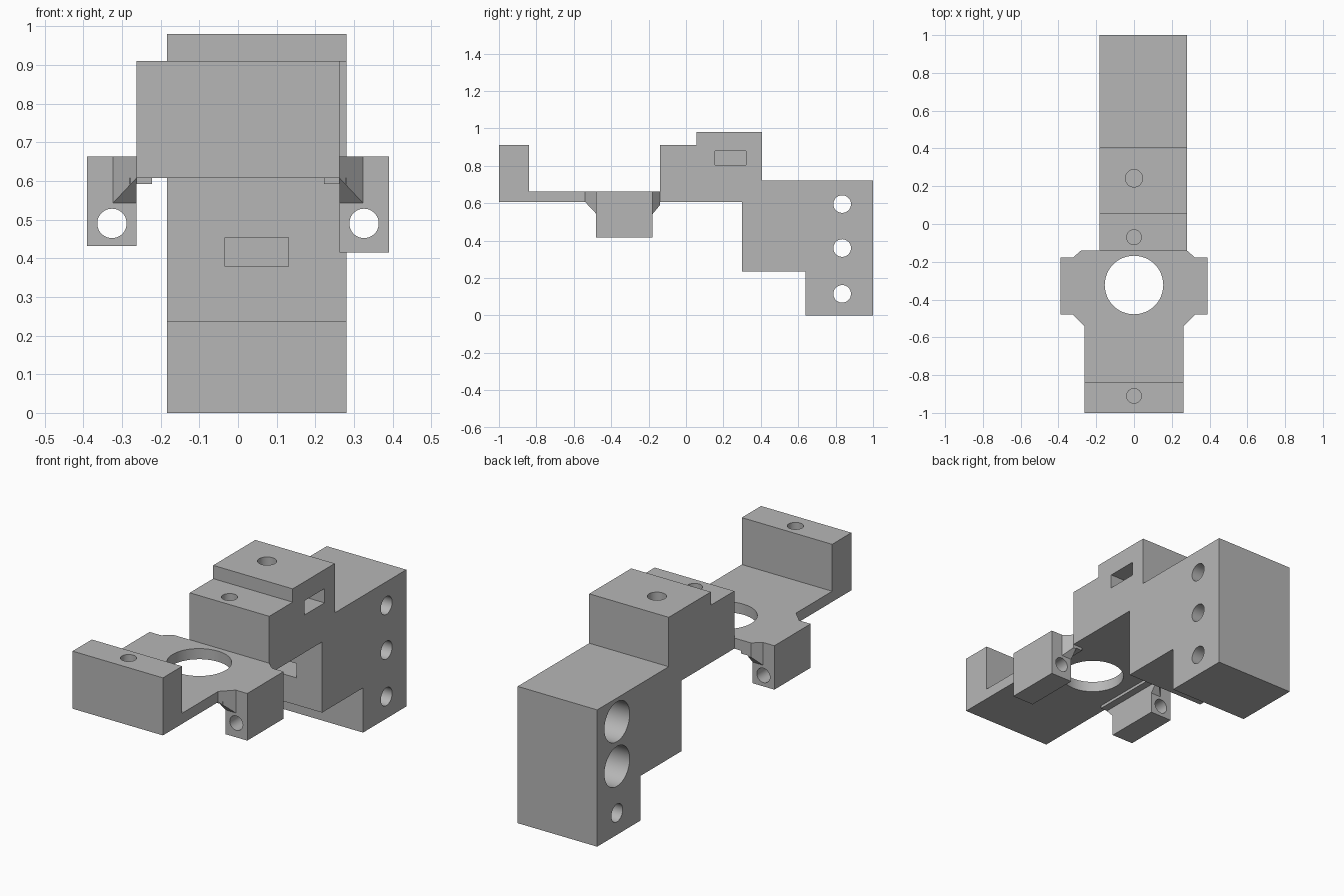
import bpy, bmesh, math
from mathutils import Vector, Matrix

cube = bpy.data.objects.get("Cube")
if cube:
    bpy.data.objects.remove(cube, do_unlink=True)

grey = bpy.data.materials.new("plain grey")
grey.use_nodes = True
COLOUR = (0.47, 0.47, 0.47, 1)
grey.diffuse_color = COLOUR
grey.node_tree.nodes["Principled BSDF"].inputs["Base Color"].default_value = COLOUR


def finish(name, bm):
    bmesh.ops.recalc_face_normals(bm, faces=bm.faces)
    mesh = bpy.data.meshes.new(name)
    bm.to_mesh(mesh)
    bm.free()
    mesh.materials.append(grey)
    obj = bpy.data.objects.new(name, mesh)
    bpy.context.collection.objects.link(obj)
    return obj


def box(name, x, y, z):
    bm = bmesh.new()
    bmesh.ops.create_cube(bm, size=1)
    for v in bm.verts:
        v.co = [r[0] if c < 0 else r[1] for c, r in zip(v.co, (x, y, z))]
    return finish(name, bm)


def extrude(name, points, offset):
    bm = bmesh.new()
    face = bm.faces.new([bm.verts.new(p) for p in points])
    new = bmesh.ops.extrude_face_region(bm, geom=[face])["geom"]
    moved = [g for g in new if isinstance(g, bmesh.types.BMVert)]
    bmesh.ops.translate(bm, verts=moved, vec=offset)
    return finish(name, bm)


def hull(name, points):
    bm = bmesh.new()
    for p in points:
        bm.verts.new(p)
    bmesh.ops.convex_hull(bm, input=bm.verts)
    bmesh.ops.dissolve_limit(bm, angle_limit=0.01, verts=bm.verts, edges=bm.edges)
    return finish(name, bm)


def rod(start, end, radius):
    a, b = Vector(start), Vector(end)
    bm = bmesh.new()
    turn = (b - a).to_track_quat("Z", "Y").to_matrix().to_4x4()
    bmesh.ops.create_cone(bm, cap_ends=True, segments=48, radius1=radius, radius2=radius,
                          depth=(b - a).length, matrix=Matrix.Translation((a + b) / 2) @ turn)
    return finish("cutter", bm)


def cut(obj, cutters):
    for c in cutters:
        mod = obj.modifiers.new("cut", "BOOLEAN")
        mod.operation, mod.solver, mod.object = "DIFFERENCE", "EXACT", c
    graph = bpy.context.evaluated_depsgraph_get()
    mesh = bpy.data.meshes.new_from_object(obj.evaluated_get(graph))
    obj.modifiers.clear()
    obj.data = mesh
    for c in cutters:
        bpy.data.objects.remove(c, do_unlink=True)
    # Smooth bore walls, crisp edges
    bpy.ops.object.select_all(action="DESELECT")
    obj.select_set(True)
    bpy.context.view_layer.objects.active = obj
    bpy.ops.object.shade_smooth_by_angle(angle=math.radians(30))


LOW, TOP = 0.607, 0.663   # plate underside and top
X0, X1 = -0.183, 0.28     # body sides

# Stepped body with bolt bores and nut pockets
profile = [(-0.14, LOW), (-0.14, 0.91), (0.055, 0.91), (0.055, 0.98), (0.405, 0.98), (0.405, 0.72),
           (1, 0.72), (1, 0), (0.64, 0), (0.64, 0.235), (0.30, 0.235), (0.30, LOW)]
body = extrude("body", [(X0, y, z) for y, z in profile], (X1 - X0, 0, 0))
cutters = [rod((-1, 0.835, z), (1, 0.835, z), 0.047) for z in (0.115, 0.36, 0.595)]
cutters += [rod((-0.4, 0.835, z), (0.04, 0.835, z), 0.105) for z in (0.36, 0.595)]
cutters += [rod((0, -0.07, 0.68), (0, -0.07, 1.1), 0.039),
            rod((0, 0.242, 0.74), (0, 0.242, 1.1), 0.046),
            box("cutter", (-0.09, 0.4), (0.155, 0.32), (0.805, 0.88)),
            box("cutter", (-0.033, 0.13), (0.2, 0.5), (0.378, 0.453))]
cut(body, cutters)

# Flat plate with side wings and a large round opening
half = [(0.263, -1), (0.263, -0.54), (0.323, -0.48), (0.39, -0.48),
        (0.39, -0.178), (0.323, -0.178), (0.28, -0.14)]
outline = half + [(-x, y) for x, y in reversed(half)]
plate = extrude("mount_plate", [(x, y, LOW) for x, y in outline], (0, 0, TOP - LOW))
cut(plate, [rod((0, -0.323, 0), (0, -0.323, 1), 0.155)])

# Upright wall at the front end
wall = box("front_wall", (-0.263, 0.263), (-1, -0.84), (TOP, 0.91))
cut(wall, [rod((0, -0.91, 0.69), (0, -0.91, 1.1), 0.039)])

# Pierced lugs, gussets and ribs on both sides
for side, s, foot in (("left", 1, 0.415), ("right", -1, 0.432)):
    lug = box(side + "_lug", sorted((s * 0.263, s * 0.39)), (-0.48, -0.178), (foot, LOW))
    cut(lug, [rod((s * 0.326, -1, 0.49), (s * 0.326, 1, 0.49), 0.038)])
    a, b, c = s * 0.263, s * 0.323, s * 0.28
    hull(side + "_front_gusset", [(a, -0.48, LOW), (b, -0.48, LOW), (a, -0.54, LOW),
                                  (a, -0.48, 0.543), (b, -0.48, 0.543)])
    hull(side + "_rear_gusset", [(a, -0.178, LOW), (b, -0.178, LOW), (a, -0.14, LOW), (c, -0.14, LOW),
                                 (a, -0.178, 0.543), (b, -0.178, 0.543),
                                 (a, -0.14, 0.588), (c, -0.14, 0.588)])
    box(side + "_rib", sorted((s * 0.223, c)), (-0.525, -0.14), (0.592, LOW))
